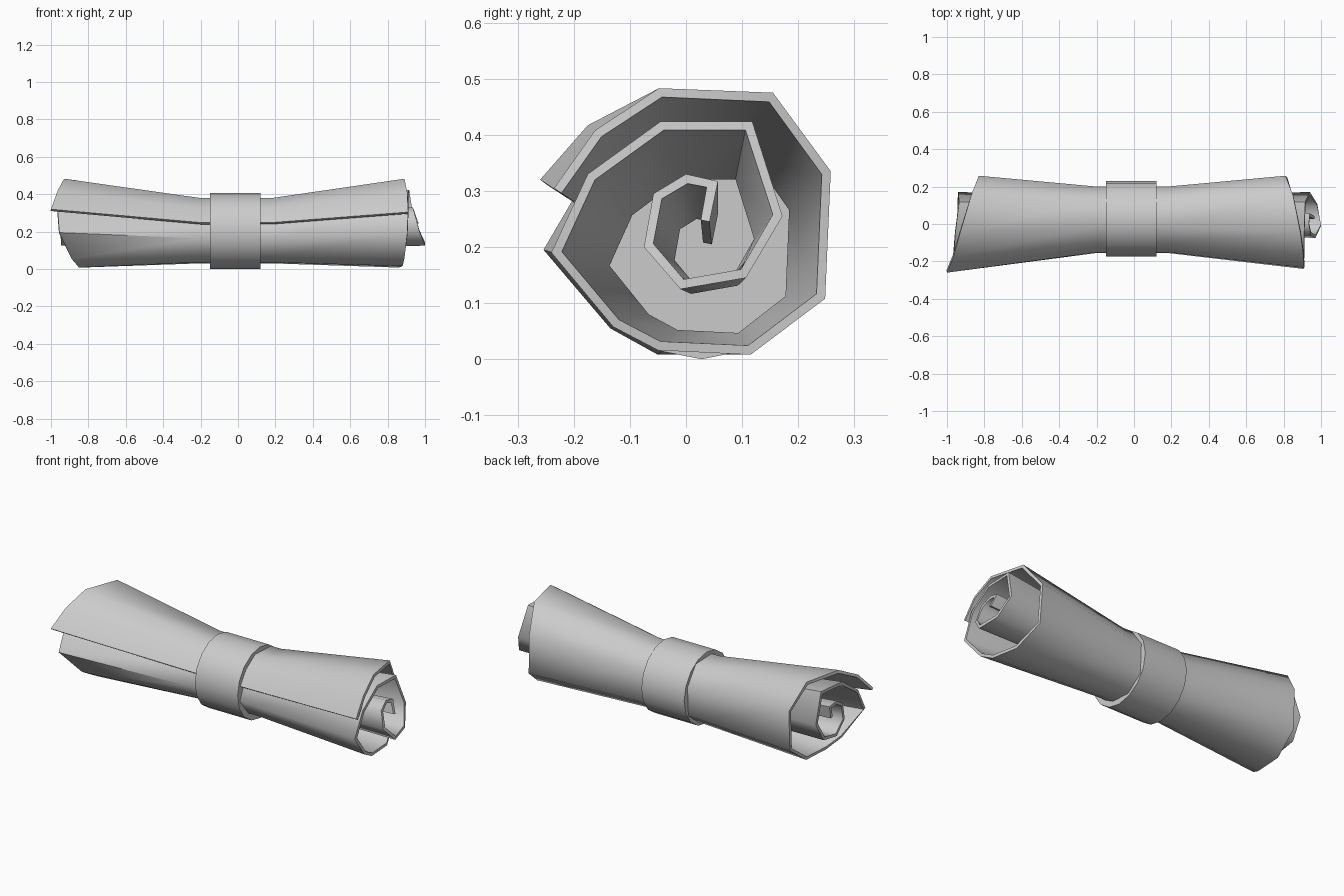
import bpy, math

if "Cube" in bpy.data.objects:
    bpy.data.objects.remove(bpy.data.objects["Cube"])

# Spiral cross-section at the right end, from the free edge inwards: (y, z, right end x, left end x)
SPIRAL = [
    (-0.235, 0.305, 0.91, -1.00), (-0.162, 0.408, 0.905, -0.965),
    (-0.048, 0.483, 0.89, -0.93), (0.155, 0.475, 0.85, -0.87),
    (0.258, 0.335, 0.81, -0.83), (0.248, 0.108, 0.82, -0.83),
    (0.115, 0.008, 0.86, -0.84), (-0.050, 0.016, 0.88, -0.85),
    (-0.130, 0.058, 0.89, -0.89), (-0.240, 0.190, 0.905, -0.955),
    (-0.175, 0.330, 0.91, -0.965), (-0.045, 0.424, 0.91, -0.955),
    (0.118, 0.424, 0.915, -0.935), (0.172, 0.255, 0.94, -0.94),
    (0.107, 0.145, 0.98, -0.945), (-0.010, 0.125, 1.00, -0.945),
    (-0.075, 0.200, 0.97, -0.95), (-0.058, 0.295, 0.945, -0.95),
    (0.000, 0.330, 0.935, -0.95), (0.057, 0.317, 0.94, -0.945),
    (0.042, 0.245, 0.965, -0.945),
]
# The left end flares slightly more around the free edge
LEFT_FIX = {0: (-0.26, 0.32), 1: (-0.175, 0.417), 7: (-0.05, 0.008),
            8: (-0.135, 0.055), 9: (-0.254, 0.195)}


def pinch(y, z):
    return -0.155 + (y + 0.24) * 0.713, 0.032 + (z - 0.01) * 0.735


def smooth(obj, degrees):
    bpy.ops.object.select_all(action='DESELECT')
    obj.select_set(True)
    bpy.context.view_layer.objects.active = obj
    bpy.ops.object.shade_smooth_by_angle(angle=math.radians(degrees))


# Rolled sheet: left end, two pinched stations, right end
rows = [[], [], [], []]
for j, (y, z, xr, xl) in enumerate(SPIRAL):
    rows[0].append((xl, *LEFT_FIX.get(j, (y, z))))
    rows[1].append((-0.2, *pinch(y, z)))
    rows[2].append((0.18, *pinch(y, z)))
    rows[3].append((xr, y, z))
n = len(SPIRAL)
verts = [p for row in rows for p in row]
faces = [(i * n + j, (i + 1) * n + j, (i + 1) * n + j + 1, i * n + j + 1)
         for i in range(3) for j in range(n - 1)]
mesh = bpy.data.meshes.new("rolled_sheet")
mesh.from_pydata(verts, [], faces)
sheet = bpy.data.objects.new("rolled_sheet", mesh)
bpy.context.collection.objects.link(sheet)
sol = sheet.modifiers.new("thickness", 'SOLIDIFY')
sol.thickness = 0.016
sol.offset = -1
sol.use_even_offset = True
bpy.context.view_layer.objects.active = sheet
bpy.ops.object.modifier_apply(modifier=sol.name)
smooth(sheet, 66)

# Band tied round the middle
bpy.ops.mesh.primitive_cylinder_add(vertices=16, radius=0.203, depth=0.27,
                                    location=(-0.015, 0.028, 0.203),
                                    rotation=(0, math.pi / 2, 0))
band = bpy.context.object
band.name = "band"
smooth(band, 40)
